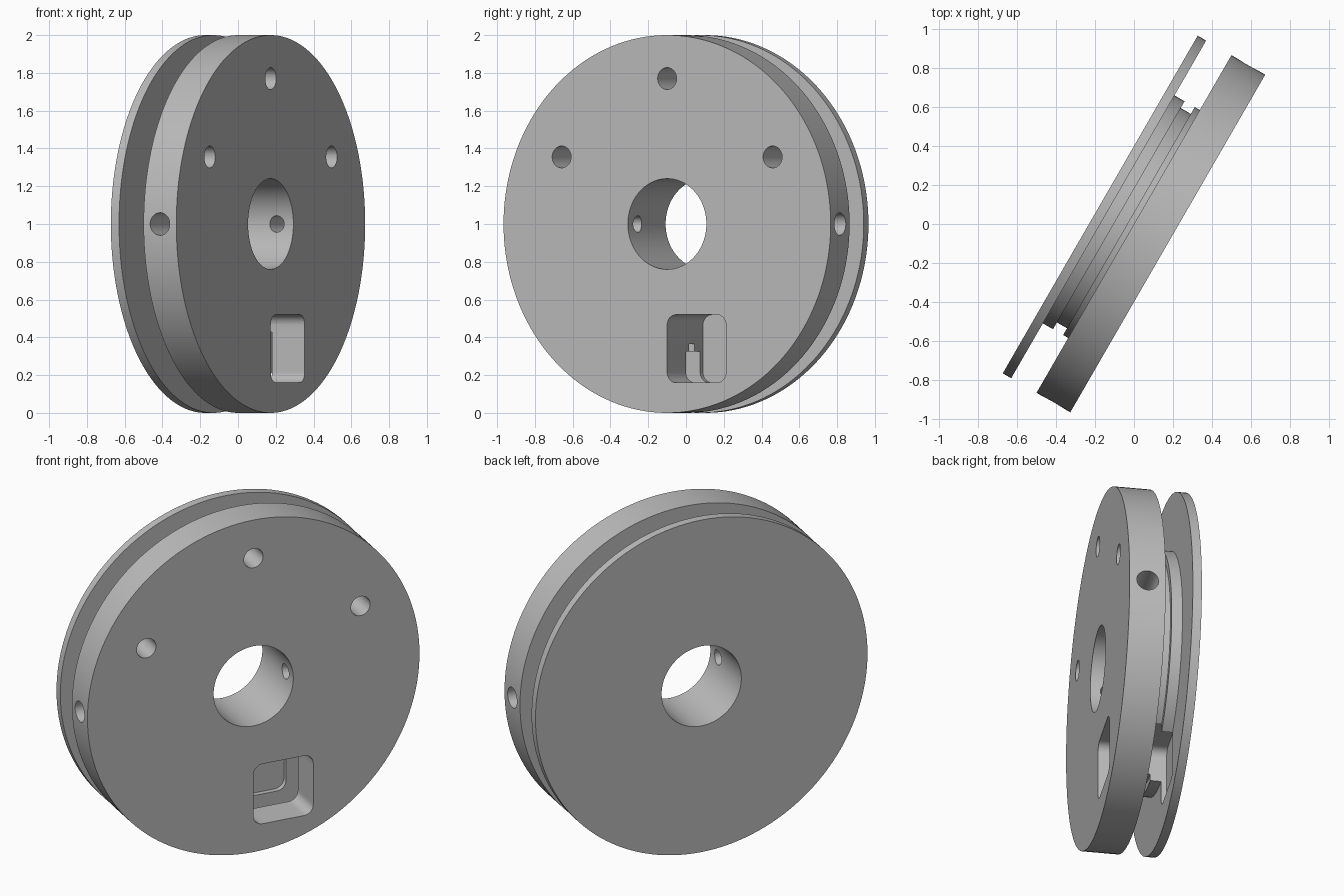
import bpy, bmesh, math
from mathutils import Matrix, Vector

cube = bpy.data.objects.get("Cube")
if cube:
    bpy.data.objects.remove(cube, do_unlink=True)

grey = bpy.data.materials.new("plain grey")
grey.use_nodes = True
colour = (0.5, 0.5, 0.5, 1)
grey.diffuse_color = colour
grey.node_tree.nodes["Principled BSDF"].inputs["Base Color"].default_value = colour

# The wheel is modelled lying flat, then stood up with its axle turned sideways
STAND = (Matrix.Translation((0, 0, 1)) @ Matrix.Rotation(math.radians(60), 4, 'Z')
         @ Matrix.Rotation(math.radians(90), 4, 'X'))


def make_object(name, bm, place=Matrix()):
    bmesh.ops.recalc_face_normals(bm, faces=bm.faces)
    bm.transform(STAND @ place)
    mesh = bpy.data.meshes.new(name)
    bm.to_mesh(mesh)
    bm.free()
    mesh.materials.append(grey)
    obj = bpy.data.objects.new(name, mesh)
    bpy.context.collection.objects.link(obj)
    return obj


def lathe(name, profile, steps, closed=False, place=Matrix()):
    """Spin a (radius, height) profile round the axle."""
    bm = bmesh.new()
    verts = [bm.verts.new((r, 0, h)) for r, h in profile]
    pairs = list(zip(verts, verts[1:]))
    if closed:
        pairs.append((verts[-1], verts[0]))
    edges = [bm.edges.new(p) for p in pairs]
    bmesh.ops.spin(bm, geom=verts + edges, cent=(0, 0, 0), axis=(0, 0, 1),
                   angle=math.tau, steps=steps, use_duplicate=False)
    bmesh.ops.remove_doubles(bm, verts=bm.verts, dist=0.0001)
    return make_object(name, bm, place)


def rounded_prism(name, x0, x1, y0, y1, z0, z1, radius):
    bm = bmesh.new()
    corners = [(x1, y1, -1, -1), (x0, y1, 1, -1), (x0, y0, 1, 1), (x1, y0, -1, 1)]
    verts = []
    for i, (x, y, sx, sy) in enumerate(corners):
        for k in range(9):
            a = (i + k / 8) * math.pi / 2
            verts.append(bm.verts.new((x + radius * (sx + math.cos(a)),
                                       y + radius * (sy + math.sin(a)), z0)))
    base = bm.faces.new(verts)
    top = bmesh.ops.extrude_face_region(bm, geom=[base])["geom"]
    bmesh.ops.translate(bm, vec=(0, 0, z1 - z0),
                        verts=[v for v in top if isinstance(v, bmesh.types.BMVert)])
    return make_object(name, bm)


# Thin back flange, grooved hub and thick front flange, with the bore
BORE, HUB, GROOVE = 0.24, 0.675, 0.635
wheel = lathe("grooved_wheel", [
    (BORE, -0.2), (1, -0.2), (1, -0.15), (HUB, -0.15), (HUB, -0.09), (GROOVE, -0.09),
    (GROOVE, -0.03), (HUB, -0.03), (HUB, 0), (1, 0), (1, 0.2), (BORE, 0.2)], 144, closed=True)

# Three holes through the front flange
cutters = []
for x, y in [(0, 0.77), (-0.645, 0.355), (0.645, 0.355)]:
    cutters.append(lathe("flange_hole_cutter", [(0, -0.02), (0.058, -0.02), (0.058, 0.3), (0, 0.3)],
                         32, place=Matrix.Translation((x, y, 0))))

# Stepped screw holes from the rim to the bore on both sides
for side in (-1, 1):
    place = Matrix.Translation((0, 0, 0.1)) @ Matrix.Rotation(side * math.pi / 2, 4, 'Y')
    cutters.append(lathe("screw_hole_cutter", [
        (0, 0.15), (0.044, 0.15), (0.044, 0.6), (0.06, 0.6), (0.06, 1.1), (0, 1.1)], 32, place=place))

# Pocket through the front flange and hub, sunk into the back flange
cutters.append(rounded_prism("pocket_cutter", 0, 0.36, -0.84, -0.48, -0.18, 0.3, 0.055))

bpy.context.view_layer.objects.active = wheel
wheel.select_set(True)
for cutter in cutters:
    cutter.hide_render = True
    mod = wheel.modifiers.new("cut", 'BOOLEAN')
    mod.operation, mod.solver, mod.object = 'DIFFERENCE', 'EXACT', cutter
    bpy.ops.object.modifier_apply(modifier=mod.name)
    bpy.data.objects.remove(cutter, do_unlink=True)

bpy.ops.object.select_all(action='DESELECT')
wheel.select_set(True)
bpy.ops.object.shade_smooth_by_angle(angle=math.radians(30))
